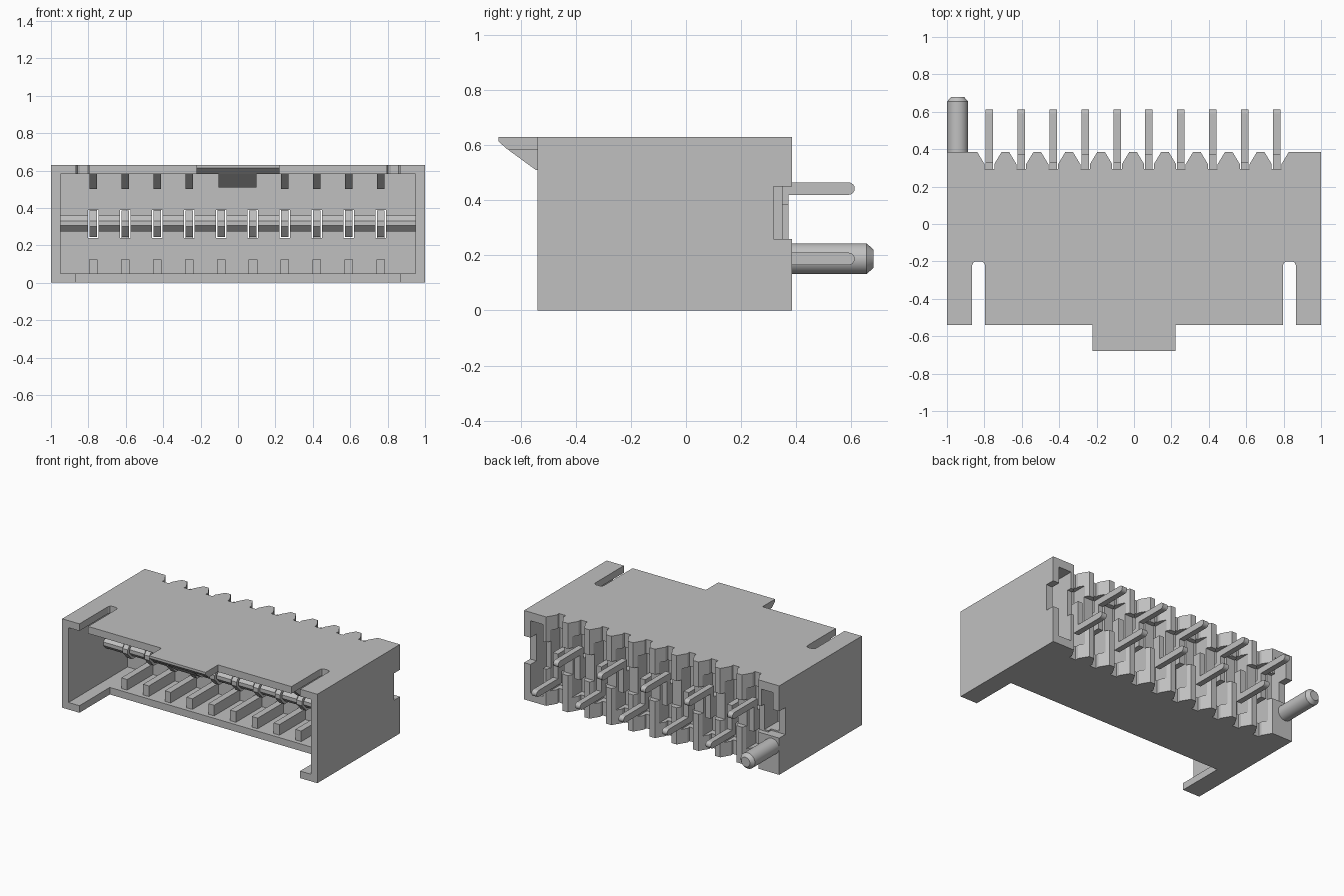
import bpy, bmesh, math
from mathutils import Vector

old = bpy.data.objects.get("Cube")
if old:
    bpy.data.objects.remove(old, do_unlink=True)

grey = bpy.data.materials.new("light_grey")
grey.use_nodes = True
COLOUR = (0.53, 0.53, 0.53, 1)
grey.diffuse_color = COLOUR
grey.node_tree.nodes["Principled BSDF"].inputs["Base Color"].default_value = COLOUR


def prism(name, pts, axis, a, b):
    """Extrude a closed outline along an axis: x takes (y, z), y takes (x, z), z takes (x, y)."""
    place = {"x": lambda p, t: (t, p[0], p[1]),
             "y": lambda p, t: (p[0], t, p[1]),
             "z": lambda p, t: (p[0], p[1], t)}[axis]
    bm = bmesh.new()
    face = bm.faces.new([bm.verts.new(place(p, a)) for p in pts])
    ext = bmesh.ops.extrude_face_region(bm, geom=[face])
    step = Vector(place((0, 0), b - a))
    bmesh.ops.translate(bm, vec=step, verts=[g for g in ext["geom"] if isinstance(g, bmesh.types.BMVert)])
    bmesh.ops.recalc_face_normals(bm, faces=bm.faces)
    mesh = bpy.data.meshes.new(name)
    bm.to_mesh(mesh)
    bm.free()
    mesh.materials.append(grey)
    ob = bpy.data.objects.new(name, mesh)
    bpy.context.collection.objects.link(ob)
    return ob


def box(name, x, y, z):
    return prism(name, [(x[0], y[0]), (x[1], y[0]), (x[1], y[1]), (x[0], y[1])], "z", *z)


def cut(target, cutter):
    """Subtract the cutter and discard it."""
    cutter.hide_render = True
    mod = target.modifiers.new("cut", "BOOLEAN")
    mod.operation, mod.solver, mod.object = "DIFFERENCE", "EXACT", cutter
    bpy.context.view_layer.objects.active = target
    bpy.ops.object.modifier_apply(modifier=mod.name)
    bpy.data.objects.remove(cutter, do_unlink=True)


PINS = [-0.773 + 0.1706 * i for i in range(10)]

# Housing shell with its open front and cut-back floor
housing = box("housing", (-1, 1), (-0.54, 0.385), (0, 0.63))
cut(housing, box("cavity_cutter", (-0.95, 0.95), (-0.7, 0.12), (0.05, 0.58)))
cut(housing, box("floor_cutter", (-0.865, 0.865), (-0.7, -0.2), (-0.1, 0.12)))

# Rounded slots in the roof
for s in (-1, 1):
    outline = [(s * x, y) for x, y in [(0.797, -0.7), (0.865, -0.7), (0.865, -0.22), (0.859, -0.206),
                                       (0.845, -0.2), (0.817, -0.2), (0.803, -0.206), (0.797, -0.22)]]
    cut(housing, prism("slot_cutter", outline, "z", 0.5, 0.7))

# Rear pin channels: flared through roof and floor, wider between
for x in PINS:
    flare = [(x - 0.026, 0.295), (x + 0.026, 0.295), (x + 0.026, 0.32), (x + 0.068, 0.39),
             (x + 0.068, 0.45), (x - 0.068, 0.45), (x - 0.068, 0.39), (x - 0.026, 0.32)]
    cut(housing, prism("flare_cutter", flare, "z", -0.1, 0.7))
    cut(housing, box("channel_cutter", (x - 0.05, x + 0.05), (0.25, 0.45), (0.1, 0.53)))
    cut(housing, box("hole_cutter", (x - 0.028, x + 0.028), (0.05, 0.3), (0.24, 0.39)))

# Rear end pockets, side notches and the shallow recess across the posts
cut(housing, box("pocket_cutter", (0.85, 0.95), (0.2, 0.45), (0.06, 0.57)))
cut(housing, box("pocket_cutter", (-0.95, -0.86), (0.2, 0.45), (0.27, 0.57)))
cut(housing, box("recess_cutter", (-0.9, 0.9), (0.35, 0.5), (0.26, 0.45)))
for s in (-1, 1):
    cut(housing, box("notch_cutter", sorted((s * 0.89, s * 1.1)), (0.317, 0.5), (0.26, 0.45)))

# Chamfered tongue across the cavity, with gaps for the contacts
tongue = prism("tongue", [(-0.12, 0.275), (-0.15, 0.305), (-0.15, 0.33), (-0.12, 0.36),
                          (0.13, 0.36), (0.13, 0.275)], "x", -0.955, 0.955)
for x in PINS:
    cut(tongue, box("gap_cutter", (x - 0.028, x + 0.028), (-0.3, 0.3), (0.2, 0.45)))

# Bent contacts, alternating up and down, with rounded tail ends
tail = [(0.59 + 0.0225 * math.sin(a), 0.4425 + 0.0225 * math.cos(a))
        for a in [math.pi * k / 8 for k in range(9)]]
contact = [(-0.16, 0.30), (-0.16, 0.33), (-0.11, 0.385), (0.33, 0.385), (0.33, 0.465)] + tail + \
          [(0.372, 0.42), (0.372, 0.245), (-0.11, 0.245)]
for i, x in enumerate(PINS):
    pts = contact if i % 2 == 0 else [(y, 0.63 - z) for y, z in contact]
    prism(f"contact_{i + 1}", pts, "x", x - 0.02, x + 0.02)

# Guide ribs on the floor and sloped ribs under the roof
for i, x in enumerate(PINS):
    box(f"floor_rib_{i + 1}", (x - 0.023, x + 0.023), (-0.17, 0.13), (0.045, 0.125))
    if i not in (4, 5):
        prism(f"roof_rib_{i + 1}", [(-0.5, 0.585), (-0.4, 0.5), (0.13, 0.5), (0.13, 0.585)],
              "x", x - 0.02, x + 0.02)

# Front latch lip with its central wedge
prism("latch_lip", [(-0.53, 0.63), (-0.68, 0.63), (-0.68, 0.613), (-0.645, 0.582), (-0.53, 0.582)],
      "x", -0.222, 0.222)
prism("latch_wedge", [(-0.645, 0.583), (-0.545, 0.51), (-0.4, 0.51), (-0.4, 0.583)], "x", -0.105, 0.1)

# Locating peg with a chamfered tip
bm = bmesh.new()
rings = []
for y, r in [(0.3, 0.056), (0.655, 0.056), (0.68, 0.034)]:
    rings.append([bm.verts.new((-0.943 + r * math.cos(2 * math.pi * k / 32), y,
                                0.188 + r * math.sin(2 * math.pi * k / 32))) for k in range(32)])
for lo, hi in zip(rings, rings[1:]):
    for k in range(32):
        bm.faces.new((lo[k], lo[k - 1], hi[k - 1], hi[k]))
bm.faces.new(rings[0])
bm.faces.new(rings[-1])
bmesh.ops.recalc_face_normals(bm, faces=bm.faces)
peg_mesh = bpy.data.meshes.new("locating_peg")
bm.to_mesh(peg_mesh)
bm.free()
peg_mesh.materials.append(grey)
peg = bpy.data.objects.new("locating_peg", peg_mesh)
bpy.context.collection.objects.link(peg)
bpy.ops.object.select_all(action="DESELECT")
peg.select_set(True)
bpy.context.view_layer.objects.active = peg
bpy.ops.object.shade_smooth_by_angle(angle=math.radians(30))
